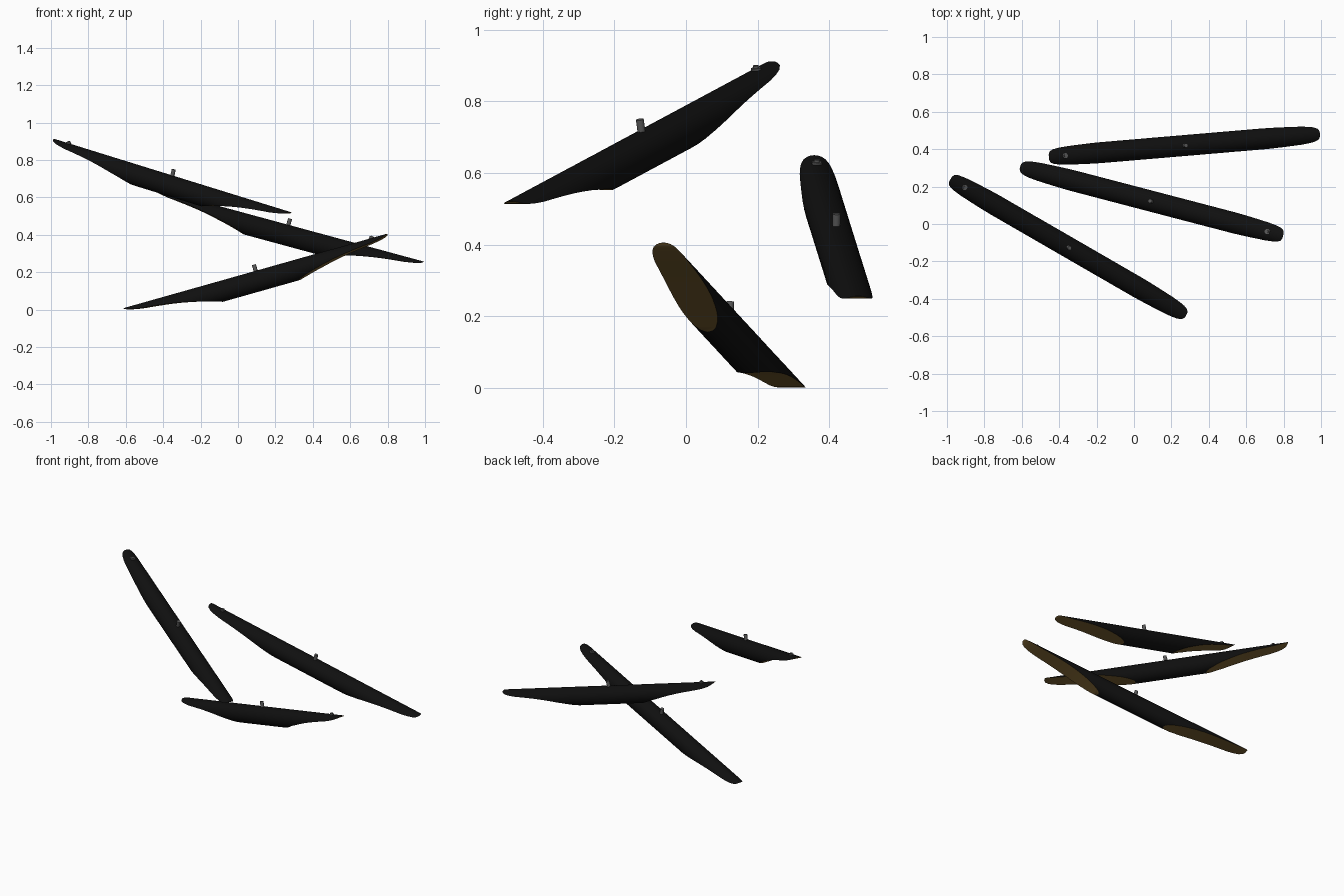
import bpy, bmesh, math
from mathutils import Vector, Matrix

if "Cube" in bpy.data.objects:
    bpy.data.objects.remove(bpy.data.objects["Cube"])

R = 0.056       # rod radius
L = 1.506       # rod length
N = 32          # segments around the rod
# scoop profile: distance from the tip, remaining thickness
SCOOP = [(0, .0012), (.003, .004), (.01, .009), (.03, .016), (.06, .022), (.1, .028),
         (.15, .033), (.2, .0385), (.25, .045), (.3, .053), (.35, .0625), (.4, .074),
         (.44, .083), (.48, .094), (.51, .103), (.527, .109), (.535, 2 * R)]


def material(name, col):
    m = bpy.data.materials.new(name)
    m.diffuse_color = (*col, 1)
    m.use_nodes = True
    m.node_tree.nodes["Principled BSDF"].inputs["Base Color"].default_value = m.diffuse_color
    return m


BLACK = material("black_lacquer", (.005, .005, .005))
BROWN = material("bare_wood", (.19, .115, .03))
METAL = material("dark_metal", (.1, .1, .1))


def finish(bm, name, mats, matrix):
    bmesh.ops.remove_doubles(bm, verts=bm.verts, dist=1e-5)
    bmesh.ops.recalc_face_normals(bm, faces=bm.faces)
    me = bpy.data.meshes.new(name)
    bm.to_mesh(me)
    bm.free()
    for m in mats:
        me.materials.append(m)
    ob = bpy.data.objects.new(name, me)
    bpy.context.collection.objects.link(ob)
    ob.matrix_world = matrix
    bpy.ops.object.select_all(action='DESELECT')
    ob.select_set(True)
    bpy.context.view_layer.objects.active = ob
    bpy.ops.object.shade_smooth_by_angle(angle=math.radians(35))
    return ob


def rod(name, matrix):
    # round rod, its top line on local x, scooped from below at both ends
    bm = bmesh.new()
    stations = SCOOP + [(L - s, d) for s, d in reversed(SCOOP)]
    rings = []
    for x, d in stations:
        phi = math.acos(max(-1, 1 - d / R))
        ring = []
        for i in range(N + 1):
            a = phi * (2 * i / N - 1)
            ring.append(bm.verts.new((x, R * math.sin(a), R * (math.cos(a) - 1))))
        rings.append(ring)
    half = len(SCOOP) - 1
    for k, (a, b) in enumerate(zip(rings, rings[1:])):
        for i in range(N):
            bm.faces.new((a[i], a[i + 1], b[i + 1], b[i]))
        if k != half:   # cut face of the scoop
            bm.faces.new((a[0], a[N], b[N], b[0])).material_index = 1
    bm.faces.new(rings[0])
    bm.faces.new(rings[-1])
    finish(bm, name, (BLACK, BROWN), matrix)


def peg(name, matrix, x, parts):
    # stacked cylinders: (radius, bottom, top)
    bm = bmesh.new()
    for r, z0, z1 in parts:
        bmesh.ops.create_cone(bm, cap_ends=True, segments=20, radius1=r, radius2=r, depth=z1 - z0,
                              matrix=Matrix.Translation((x, 0, (z0 + z1) / 2)))
    finish(bm, name, (METAL,), matrix)


# top line of each rod, from its raised end to its low end
RODS = {
    "lower": ((.795, -.062, .405), (-.607, .305, .009)),
    "middle": ((-.457, .358, .65), (.996, .481, .256)),
    "upper": ((-.982, .24, .912), (.28, -.489, .521)),
}

for key, (p, q) in RODS.items():
    p, q = Vector(p), Vector(q)
    x = (q - p).normalized()
    y = Vector((0, 0, 1)).cross(x).normalized()
    z = x.cross(y)
    rot = Matrix((x, y, z)).transposed().to_4x4()
    m = Matrix.Translation((p + q) / 2 - x * L / 2) @ rot
    rod(key + "_rod", m)
    peg(key + "_middle_peg", m, L / 2, [(.011, -.015, .034)])
    peg(key + "_end_peg", m, .09, [(.014, -.012, .005), (.008, .003, .012)])
